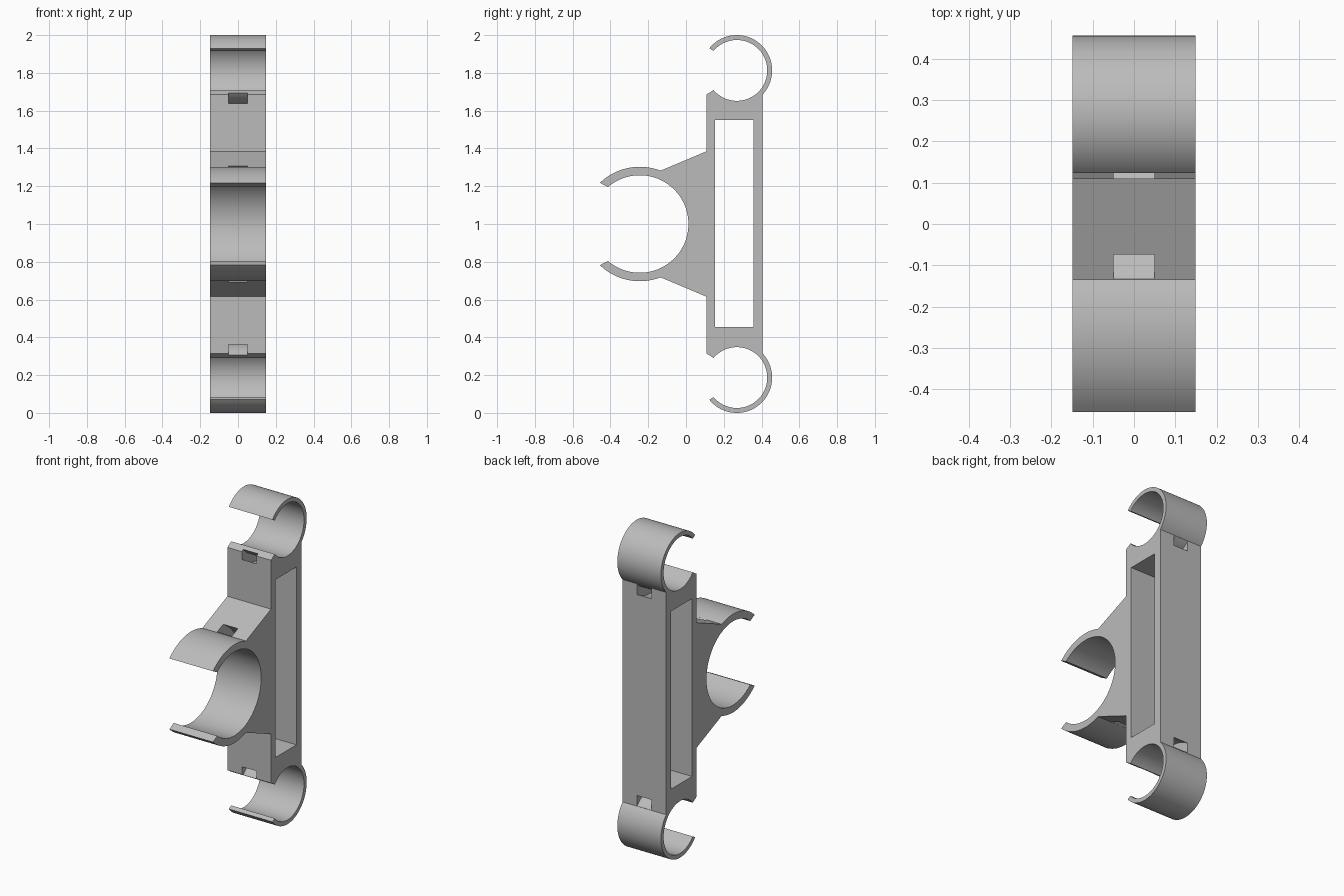
import bpy, bmesh
from math import radians, sin, cos

cube = bpy.data.objects.get("Cube")
if cube:
    bpy.data.objects.remove(cube, do_unlink=True)

HALF_WIDTH = 0.1485
SLOT_HALF = 0.05
FRONT, BACK = 0.109, 0.405
BIG = (-0.245, 1.0)
BIG_IN, BIG_OUT = 0.258, 0.303
SMALL = (0.269, 1.813)
SMALL_IN, SMALL_OUT = 0.161, 0.187
SLOT_DEPTH = 0.05

grey = bpy.data.materials.new("grey_plastic")
grey.use_nodes = True
colour = (0.5, 0.5, 0.5, 1)
grey.diffuse_color = colour
grey.node_tree.nodes["Principled BSDF"].inputs["Base Color"].default_value = colour


def arc(centre, r, start, end, step=4):
    """Points (y, z) along an arc, angles in degrees."""
    n = max(2, round(abs(end - start) / step))
    angles = [radians(start + (end - start) * i / n) for i in range(n + 1)]
    return [(centre[0] + r * cos(a), centre[1] + r * sin(a)) for a in angles]


def flip(points):
    """Mirror a profile about the middle height."""
    return [(y, 2 - z) for y, z in reversed(points)]


def prism(name, points, half):
    """Extrude a side profile across x."""
    bm = bmesh.new()
    face = bm.faces.new([bm.verts.new((-half, y, z)) for y, z in points])
    ext = bmesh.ops.extrude_face_region(bm, geom=[face])
    verts = [g for g in ext["geom"] if isinstance(g, bmesh.types.BMVert)]
    bmesh.ops.translate(bm, verts=verts, vec=(2 * half, 0, 0))
    bmesh.ops.recalc_face_normals(bm, faces=bm.faces)
    mesh = bpy.data.meshes.new(name)
    bm.to_mesh(mesh)
    bm.free()
    mesh.materials.append(grey)
    ob = bpy.data.objects.new(name, mesh)
    bpy.context.collection.objects.link(ob)
    return ob


# Upper half of the outline: big clip, gusset, spine front, small clip
upper = arc(BIG, BIG_IN, 0, 130.6)
upper += arc(BIG, BIG_OUT, 134, 68.7)
upper += [(FRONT, 1.385), (FRONT, 1.686)]
upper += arc(SMALL, SMALL_IN, 220.2, 499.8)
upper += arc(SMALL, SMALL_OUT, 501.3, 316.7)
bracket = prism("clip_bracket", upper + flip(upper)[:-1], HALF_WIDTH)

# Cutters: the long window, and a curved strap slot behind every clip
window = [(0.153, 0.455), (0.357, 0.455), (0.357, 1.55), (0.153, 1.55)]


def slot(centre, r, start, end):
    return (arc(centre, r + 0.001, start, end)
            + arc(centre, r + SLOT_DEPTH, end, start))


small_slot = slot(SMALL, SMALL_OUT, 200, 340)
cutters = [
    prism("window_cutter", window, HALF_WIDTH * 2),
    prism("big_clip_slot_cutter", slot(BIG, BIG_OUT, -80, 80), SLOT_HALF),
    prism("upper_slot_cutter", small_slot, SLOT_HALF),
    prism("lower_slot_cutter", flip(small_slot), SLOT_HALF),
]

bpy.ops.object.select_all(action="DESELECT")
bpy.context.view_layer.objects.active = bracket
bracket.select_set(True)
for cutter in cutters:
    cutter.hide_render = True
    mod = bracket.modifiers.new(cutter.name, "BOOLEAN")
    mod.operation = "DIFFERENCE"
    mod.solver = "EXACT"
    mod.object = cutter
    bpy.ops.object.modifier_apply(modifier=mod.name)
    bpy.data.objects.remove(cutter, do_unlink=True)

bpy.ops.object.shade_smooth_by_angle(angle=radians(30))
